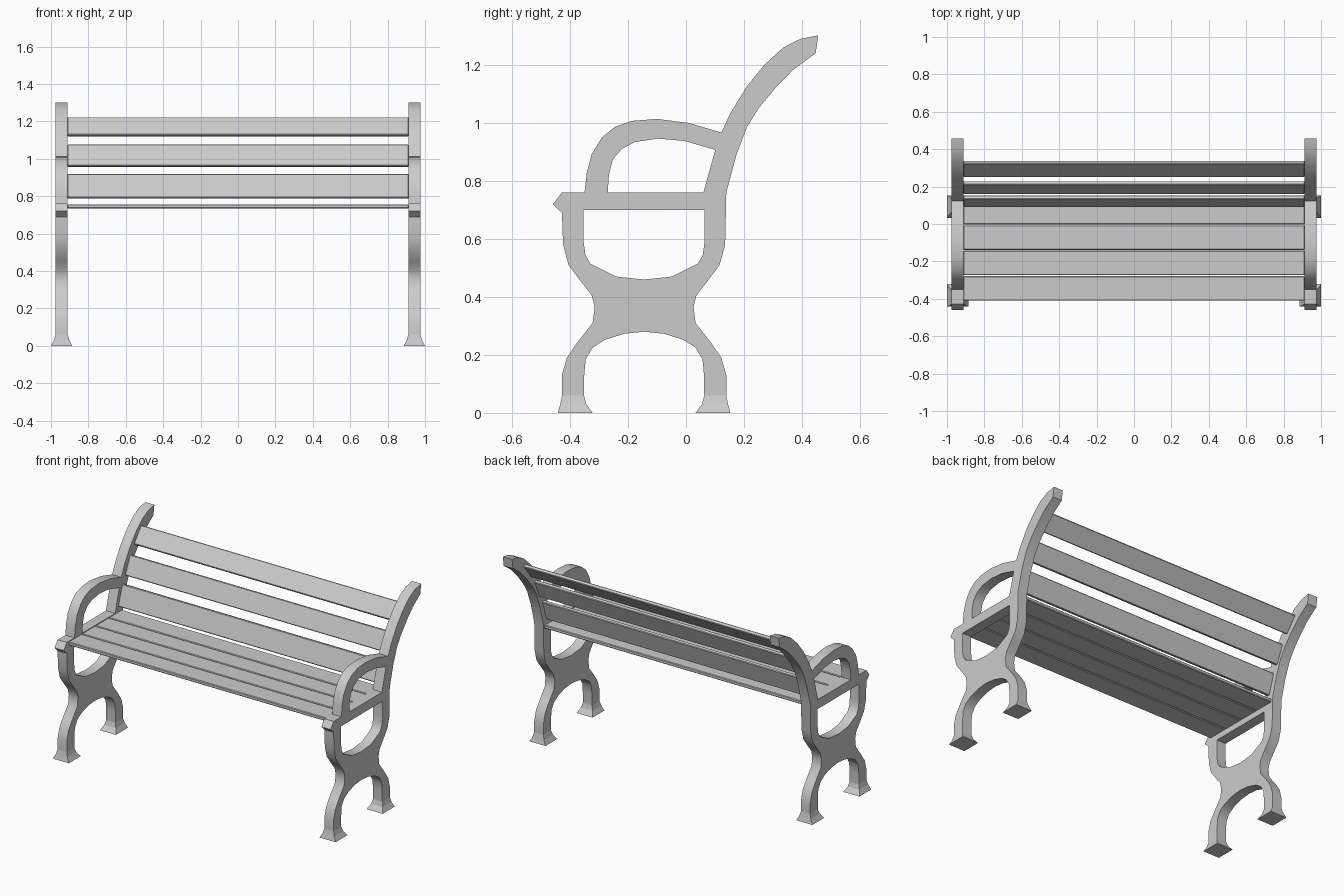
import bpy, bmesh, math
from mathutils import Matrix, Vector

if "Cube" in bpy.data.objects:
    bpy.data.objects.remove(bpy.data.objects["Cube"])

MID = -0.1445     # front/back symmetry line of the legs
SIDE_X = 0.943    # centre of each end frame
HALF = 0.0325     # half thickness of the end frames


def flip(points):
    return [(2 * MID - y, z) for y, z in reversed(points)]


def link(name, mesh):
    ob = bpy.data.objects.new(name, mesh)
    bpy.context.collection.objects.link(ob)
    return ob


def smooth(ob, angle=35):
    bpy.ops.object.select_all(action='DESELECT')
    ob.select_set(True)
    bpy.context.view_layer.objects.active = ob
    bpy.ops.object.shade_smooth_by_angle(angle=math.radians(angle))


# End frame profile (y, z): leg, arm and back post in one outline
leg_outer = [(-.428, .06), (-.428, .13), (-.411, .19), (-.377, .24), (-.322, .31),
             (-.315, .365), (-.325, .405), (-.36, .45), (-.405, .51), (-.424, .58)]
arch = [(-.352, .06), (-.351, .13), (-.346, .185), (-.322, .225), (-.28, .252),
        (-.213, .273)]
arm_top = [(-.35, .76), (-.342, .83), (-.325, .893), (-.29, .95), (-.246, .986),
           (-.187, 1.007), (-.10, 1.014), (.01, 1.0), (.122, .967)]
post = [(.153, 1.034), (.211, 1.128), (.27, 1.2), (.335, 1.26), (.394, 1.29),
        (.456, 1.302), (.447, 1.24), (.37, 1.184), (.308, 1.12), (.25, 1.05),
        (.21, .985), (.174, .89), (.139, .76)]
seat_nose = [(-.428, .69), (-.459, .72), (-.428, .76)]
outline = (leg_outer + seat_nose + arm_top + post + flip(leg_outer)
           + flip(arch + [(MID, .28)])[:-1][::1])
# close the arch from the rear leg back to the front leg
outline = (leg_outer + seat_nose + arm_top + post + flip(leg_outer)
           + flip(arch) + [])
outline = outline[:-len(arch)] + [(2 * MID - y, z) for y, z in arch] \
    + [(MID, .28)] + arch[::-1]

# Openings above and below the seat rail
arm_hole = [(-.27, .76), (-.266, .82), (-.253, .873), (-.222, .91), (-.177, .934),
            (-.098, .946), (-.005, .938), (.101, .907), (.06, .76)]
half_bowl = [(-.353, .70), (-.353, .59), (-.347, .545), (-.33, .515), (-.24, .47)]
bowl_hole = half_bowl + [(MID, .46)] + flip(half_bowl)


def frame_mesh():
    cu = bpy.data.curves.new("frame_profile", 'CURVE')
    cu.dimensions = '2D'
    cu.fill_mode = 'BOTH'
    cu.extrude = HALF
    for loop in (outline, arm_hole, bowl_hole):
        sp = cu.splines.new('POLY')
        sp.points.add(len(loop) - 1)
        for p, (y, z) in zip(sp.points, loop):
            p.co = (y, z, 0, 1)
        sp.use_cyclic_u = True
    tmp = link("frame_profile", cu)
    bpy.context.view_layer.update()
    dg = bpy.context.evaluated_depsgraph_get()
    me = bpy.data.meshes.new_from_object(tmp.evaluated_get(dg))
    bpy.data.objects.remove(tmp)
    # profile x -> y, profile y -> z, extrusion -> x
    me.transform(Matrix(((0, 0, 1, 0), (1, 0, 0, 0), (0, 1, 0, 0), (0, 0, 0, 1))))
    bm = bmesh.new()
    bm.from_mesh(me)
    bmesh.ops.remove_doubles(bm, verts=bm.verts, dist=1e-5)
    bmesh.ops.recalc_face_normals(bm, faces=bm.faces)
    bm.to_mesh(me)
    bm.free()
    return me


# Flared foot: stacked rectangles (z, outer y, inner y, half width)
def foot_mesh(rear):
    bm = bmesh.new()
    rings = []
    for z, y0, y1, h in ((0, -.442, -.322, .057), (.03, -.434, -.344, .041),
                         (.06, -.428, -.352, HALF)):
        if rear:
            y0, y1 = 2 * MID - y0, 2 * MID - y1
        rings.append([bm.verts.new(c) for c in
                      ((-h, y0, z), (h, y0, z), (h, y1, z), (-h, y1, z))])
    bm.faces.new(rings[0])
    for a, b in zip(rings, rings[1:]):
        for i in range(4):
            j = (i + 1) % 4
            bm.faces.new((a[i], a[j], b[j], b[i]))
    bmesh.ops.recalc_face_normals(bm, faces=bm.faces)
    me = bpy.data.meshes.new("foot")
    bm.to_mesh(me)
    bm.free()
    return me


for side, sx in (("left", -1), ("right", 1)):
    frame = link(side + "_end_frame", frame_mesh())
    frame.location.x = sx * SIDE_X
    smooth(frame)
    for end, rear in (("front", False), ("rear", True)):
        foot = link(f"{side}_{end}_foot", foot_mesh(rear))
        foot.location.x = sx * SIDE_X


# Board between the frames, running from (y, z) point a to b across its width
def slat(name, a, b, thick=.022):
    a, b = Vector((0, *a)), Vector((0, *b))
    bm = bmesh.new()
    bmesh.ops.create_cube(bm, size=1)
    bmesh.ops.scale(bm, vec=(1.824, (b - a).length, thick), verts=bm.verts)
    bmesh.ops.bevel(bm, geom=bm.edges[:], offset=.004, segments=1, affect='EDGES')
    me = bpy.data.meshes.new(name)
    bm.to_mesh(me)
    bm.free()
    ob = link(name, me)
    ob.location = (a + b) / 2
    ob.rotation_euler.x = math.atan2(b.z - a.z, b.y - a.y)


# Seat slats
for i in range(4):
    y = -.41 + i * .136
    slat(f"seat_slat_{i + 1}", (y, .746), (y + .131, .746))

# Back slats follow the curve of the posts
for i, (a, b) in enumerate((((.100, .789), (.142, .917)),
                            ((.170, .960), (.220, 1.074)),
                            ((.258, 1.124), (.332, 1.217)))):
    slat(f"back_slat_{i + 1}", a, b)
